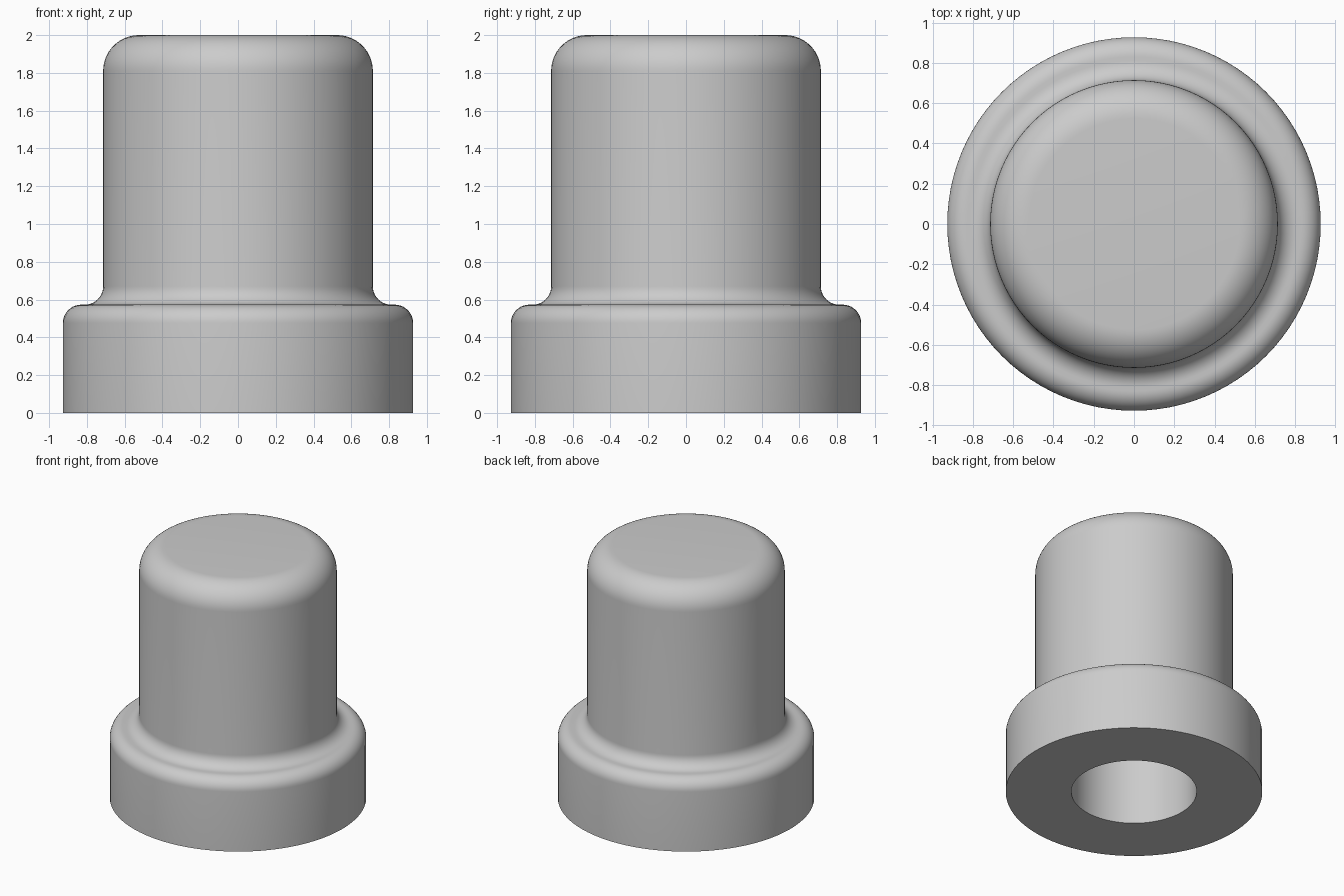
import bpy
import bmesh
from math import pi, sin, cos, radians

cube = bpy.data.objects.get("Cube")
if cube:
    bpy.data.objects.remove(cube, do_unlink=True)

SEGMENTS = 96
BASE_R, BASE_H = 0.927, 0.573
BODY_R, HEIGHT = 0.714, 2.0
BORE_R, BORE_DEPTH = 0.453, 1.5
TOP_ROUND, EDGE_ROUND = 0.19, 0.097


def arc(r, z, radius, start, end, steps=10):
    """Points (radius, height) of a circular arc, angles in degrees."""
    angles = [radians(start + (end - start) * i / steps) for i in range(steps + 1)]
    return [(r + radius * cos(a), z + radius * sin(a)) for a in angles]


# Half section: blind bore, flange, root fillet, body, rounded top
profile = [(0, BORE_DEPTH), (BORE_R, BORE_DEPTH), (BORE_R, 0), (BASE_R, 0)]
profile += arc(BASE_R - EDGE_ROUND, BASE_H - EDGE_ROUND, EDGE_ROUND, 0, 90)
profile += arc(BODY_R + EDGE_ROUND, BASE_H + EDGE_ROUND, EDGE_ROUND, 270, 180)
profile += arc(BODY_R - TOP_ROUND, HEIGHT - TOP_ROUND, TOP_ROUND, 0, 90, 14)
profile.append((0, HEIGHT))

# Revolve the section about the z axis
bm = bmesh.new()
verts = [bm.verts.new((r, 0, z)) for r, z in profile]
edges = [bm.edges.new(pair) for pair in zip(verts, verts[1:])]
bmesh.ops.spin(bm, geom=verts + edges, cent=(0, 0, 0), axis=(0, 0, 1),
               angle=2 * pi, steps=SEGMENTS, use_merge=True)
bmesh.ops.remove_doubles(bm, verts=bm.verts, dist=0.0001)
bmesh.ops.recalc_face_normals(bm, faces=bm.faces)
mesh = bpy.data.meshes.new("flanged_bushing")
bm.to_mesh(mesh)
bm.free()

bushing = bpy.data.objects.new("flanged_bushing", mesh)
bpy.context.collection.objects.link(bushing)

# Single grey material
grey = bpy.data.materials.new("light_grey")
grey.use_nodes = True
colour = (0.6, 0.6, 0.6, 1)
grey.diffuse_color = colour
grey.node_tree.nodes["Principled BSDF"].inputs["Base Color"].default_value = colour
mesh.materials.append(grey)

# Smooth curves, crisp rims
bpy.ops.object.select_all(action="DESELECT")
bushing.select_set(True)
bpy.context.view_layer.objects.active = bushing
bpy.ops.object.shade_smooth_by_angle(angle=radians(30))
